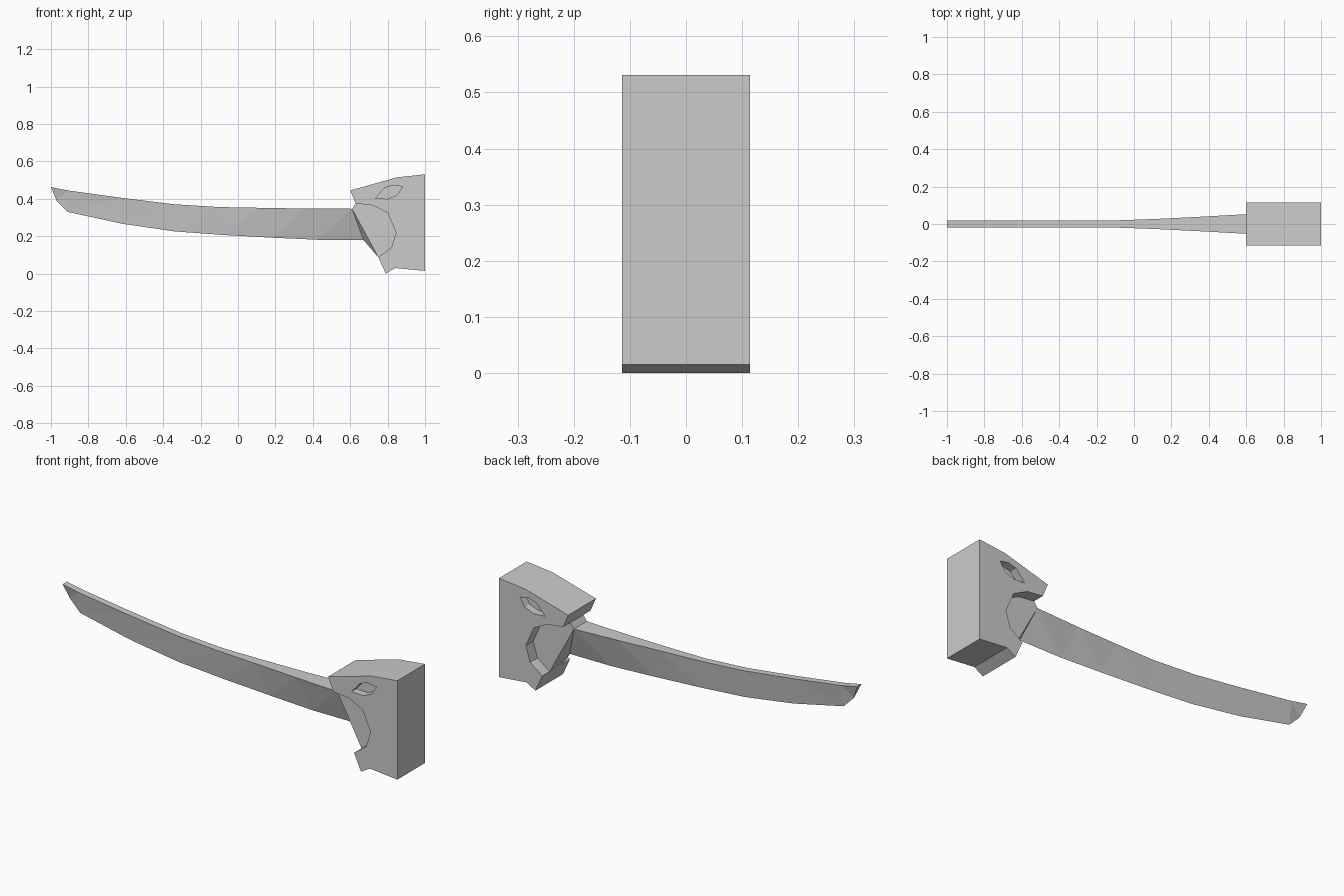
import bpy
import bmesh

if "Cube" in bpy.data.objects:
    bpy.data.objects.remove(bpy.data.objects["Cube"])


def finish(name, bm):
    bmesh.ops.recalc_face_normals(bm, faces=bm.faces)
    mesh = bpy.data.meshes.new(name)
    bm.to_mesh(mesh)
    bm.free()
    obj = bpy.data.objects.new(name, mesh)
    bpy.context.collection.objects.link(obj)
    return obj


def extrude_profile(name, points, y0, y1):
    """Side outline (x, z) extruded from y0 to y1."""
    bm = bmesh.new()
    a = [bm.verts.new((x, y0, z)) for x, z in points]
    b = [bm.verts.new((x, y1, z)) for x, z in points]
    n = len(points)
    bm.faces.new(a)
    bm.faces.new(b[::-1])
    for i in range(n):
        j = (i + 1) % n
        bm.faces.new((a[j], a[i], b[i], b[j]))
    return finish(name, bm)


HALF = 0.114
PLUG = 0.053

# Animal-shaped head block with an open mouth
mouth = [(0.63, 0.375), (0.72, 0.365), (0.80, 0.325), (0.845, 0.22),
         (0.82, 0.14), (0.75, 0.088)]
head_outline = [(0.60, 0.445), (0.85, 0.515), (1.0, 0.531), (1.0, 0.015),
                (0.84, 0.03), (0.79, 0.0)] + mouth[::-1]
head = extrude_profile("head", head_outline, -HALF, HALF)

# Recessed eyes on both sides
eye = [(0.735, 0.403), (0.785, 0.46), (0.83, 0.473), (0.88, 0.465),
       (0.85, 0.42), (0.80, 0.40)]
for side in (-1, 1):
    cutter = extrude_profile("eye_cutter", eye, side * (HALF - 0.04), side * (HALF + 0.05))
    cut = head.modifiers.new("eye", 'BOOLEAN')
    cut.operation = 'DIFFERENCE'
    cut.solver = 'EXACT'
    cut.object = cutter
    cutter.hide_render = True
    cutter.hide_set(True)

# Wedge blade: top x, top z, half width of the spine, edge x, edge z
sections = [
    (-1.0, 0.463, 0.018, -0.97, 0.39),
    (-0.91, 0.445, 0.018, -0.91, 0.33),
    (-0.62, 0.405, 0.018, -0.62, 0.267),
    (-0.34, 0.371, 0.018, -0.34, 0.226),
    (-0.10, 0.356, 0.019, -0.08, 0.207),
    (0.12, 0.352, 0.027, 0.19, 0.192),
    (0.36, 0.348, 0.039, 0.43, 0.181),
    (0.61, 0.347, PLUG, 0.67, 0.181),
]
bm = bmesh.new()
rows = [(bm.verts.new((tx, -w, tz)), bm.verts.new((tx, w, tz)), bm.verts.new((ex, 0, ez)))
        for tx, tz, w, ex, ez in sections]
bm.faces.new(rows[0])
for (l0, r0, e0), (l1, r1, e1) in zip(rows, rows[1:]):
    bm.faces.new((l0, l1, r1, r0))
    for s0, s1 in ((l0, l1), (r0, r1)):
        bm.faces.new((s0, e0, s1))
        bm.faces.new((s1, e0, e1))

# Blade root that fills the middle of the mouth
left, right, edge = rows[-1]
lp = [left] + [bm.verts.new((x, -PLUG, z)) for x, z in mouth]
rp = [right] + [bm.verts.new((x, PLUG, z)) for x, z in mouth]
bm.faces.new(lp)
bm.faces.new(rp[::-1])
for i in range(len(lp) - 1):
    bm.faces.new((lp[i], lp[i + 1], rp[i + 1], rp[i]))
bm.faces.new((left, edge, lp[-1]))
bm.faces.new((right, rp[-1], edge))
bm.faces.new((lp[-1], edge, rp[-1]))
finish("blade", bm)
